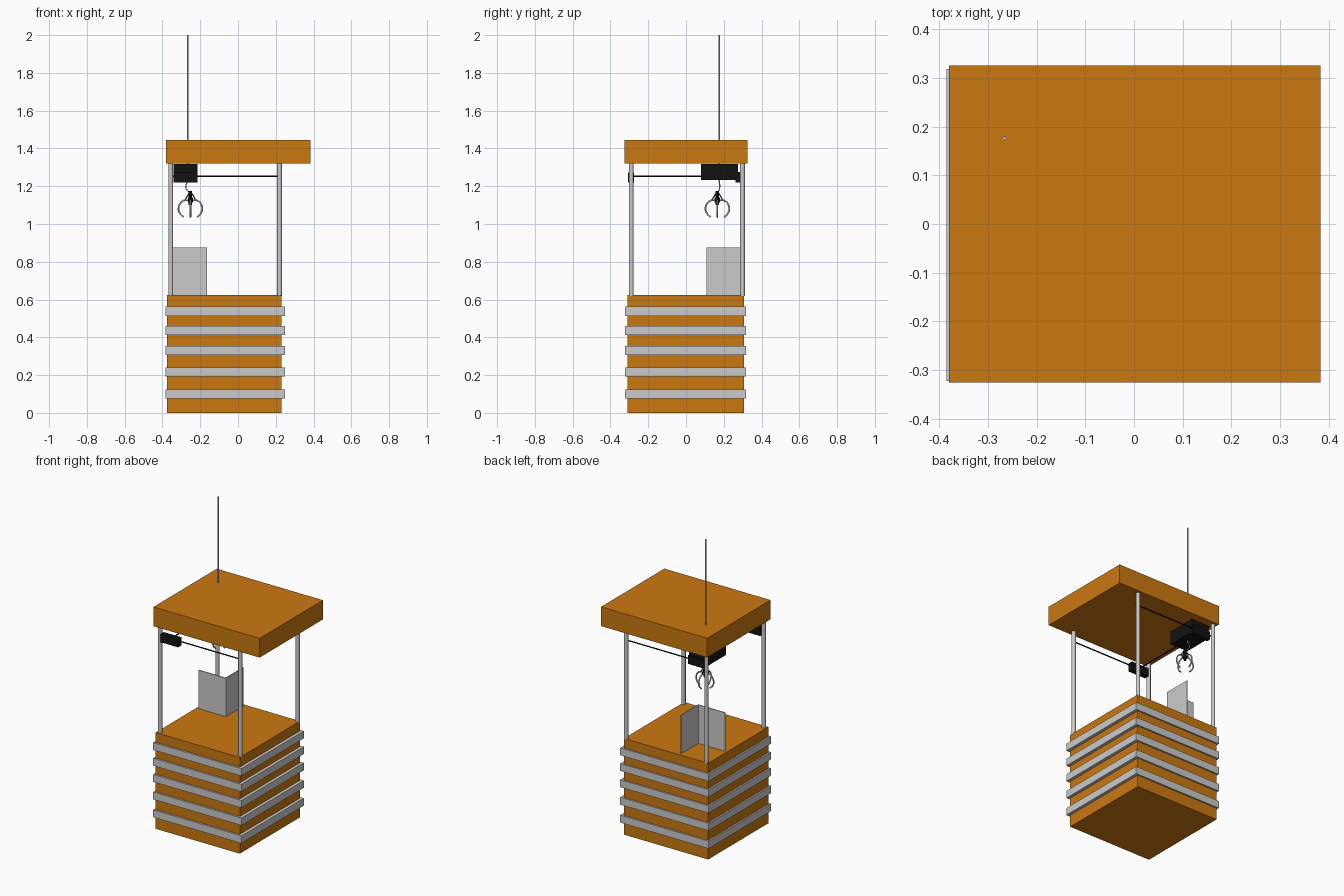
import bpy
from math import cos, sin, pi

cube = bpy.data.objects.get("Cube")
if cube:
    bpy.data.objects.remove(cube, do_unlink=True)


def material(name, colour):
    m = bpy.data.materials.new(name)
    m.use_nodes = True
    m.diffuse_color = (*colour, 1)
    m.node_tree.nodes["Principled BSDF"].inputs["Base Color"].default_value = (*colour, 1)
    return m


ORANGE = material("orange paint", (0.6, 0.19, 0.005))
GREY = material("light grey metal", (0.6, 0.6, 0.6))
BLACK = material("black metal", (0.006, 0.006, 0.006))


def box(name, x, y, z, mat):
    """Box given by its lower and upper limit on each axis."""
    spans = (x, y, z)
    bpy.ops.mesh.primitive_cube_add(size=1, location=[(a + b) / 2 for a, b in spans])
    ob = bpy.context.object
    ob.name = name
    ob.scale = [b - a for a, b in spans]
    bpy.ops.object.transform_apply(location=False, rotation=False, scale=True)
    ob.data.materials.append(mat)
    return ob


def post(name, x, y, z0, z1, radius, mat, sides=20):
    bpy.ops.mesh.primitive_cylinder_add(vertices=sides, radius=radius, depth=z1 - z0,
                                        location=(x, y, (z0 + z1) / 2))
    ob = bpy.context.object
    ob.name = name
    ob.data.materials.append(mat)
    bpy.ops.object.shade_smooth_by_angle()
    return ob


def tube(name, points, radius, mat, smooth=True):
    """Round bar following a path."""
    curve = bpy.data.curves.new(name, "CURVE")
    curve.dimensions = "3D"
    curve.bevel_depth = radius
    curve.bevel_resolution = 2
    curve.use_fill_caps = True
    if smooth:
        s = curve.splines.new("BEZIER")
        s.bezier_points.add(len(points) - 1)
        for p, co in zip(s.bezier_points, points):
            p.co = co
            p.handle_left_type = p.handle_right_type = "AUTO"
        s.resolution_u = 6
    else:
        s = curve.splines.new("POLY")
        s.points.add(len(points) - 1)
        for p, co in zip(s.points, points):
            p.co = (*co, 1)
    curve.materials.append(mat)
    ob = bpy.data.objects.new(name, curve)
    bpy.context.collection.objects.link(ob)
    return ob


# Cabinet with grey bands, and the overhanging roof
box("cabinet", (-0.375, 0.23), (-0.31, 0.308), (0, 0.625), ORANGE)
for z in (0.101, 0.217, 0.331, 0.436, 0.538):
    box("cabinet_band", (-0.385, 0.25), (-0.322, 0.318), (z - 0.024, z + 0.024), GREY)
box("roof", (-0.38, 0.383), (-0.325, 0.325), (1.32, 1.445), ORANGE)

# Corner posts
LEFT, RIGHT, FRONT, BACK = -0.356, 0.22, -0.29, 0.299
for x in (LEFT, RIGHT):
    for y in (FRONT, BACK):
        post("corner_post", x, y, 0.62, 1.325, 0.0125, GREY)

# Prize chute panels
box("chute_front_panel", (-0.36, -0.163), (0.108, 0.114), (0.62, 0.875), GREY)
box("chute_side_panel", (-0.169, -0.163), (0.108, 0.29), (0.62, 0.875), GREY)

# Gantry rails, trolleys and carriage
RAIL_Z = 1.253
for y in (FRONT, 0.28):
    tube("cross_rail", [(LEFT, y, RAIL_Z), (RIGHT, y, RAIL_Z)], 0.004, BLACK, False)
tube("depth_rail", [(-0.28, FRONT, RAIL_Z), (-0.28, 0.28, RAIL_Z)], 0.004, BLACK, False)
box("front_trolley", (-0.342, -0.215), (-0.308, -0.274), (1.22, 1.273), BLACK)
box("back_trolley", (-0.342, -0.215), (0.262, 0.287), (1.22, 1.275), BLACK)
box("carriage", (-0.342, -0.215), (0.08, 0.275), (1.232, 1.318), BLACK)

# Hoist rod through the roof, with a slack cable to the claw
CX, CY = -0.252, 0.166
post("hoist_rod", -0.266, 0.176, 1.22, 2.0, 0.004, GREY, 12)
tube("claw_cable", [(-0.266, 0.176, 1.23), (-0.276, 0.178, 1.19), (CX, CY, 1.165)], 0.003, GREY)

# Claw: hub, curved prongs and their short links
post("claw_hub", CX, CY, 1.1, 1.175, 0.009, BLACK, 16)
post("claw_collar", CX, CY, 1.115, 1.14, 0.014, BLACK, 16)
PRONG = [(0.008, 1.125), (0.04, 1.122), (0.063, 1.085), (0.055, 1.056), (0.036, 1.036)]
LINK = [(0.006, 1.165), (0.03, 1.125)]
for i in range(4):
    a = i * pi / 2
    for name, path, r, mat in (("claw_prong", PRONG, 0.0045, GREY),
                               ("claw_link", LINK, 0.003, BLACK)):
        tube(name, [(CX + d * cos(a), CY + d * sin(a), z) for d, z in path], r, mat)
